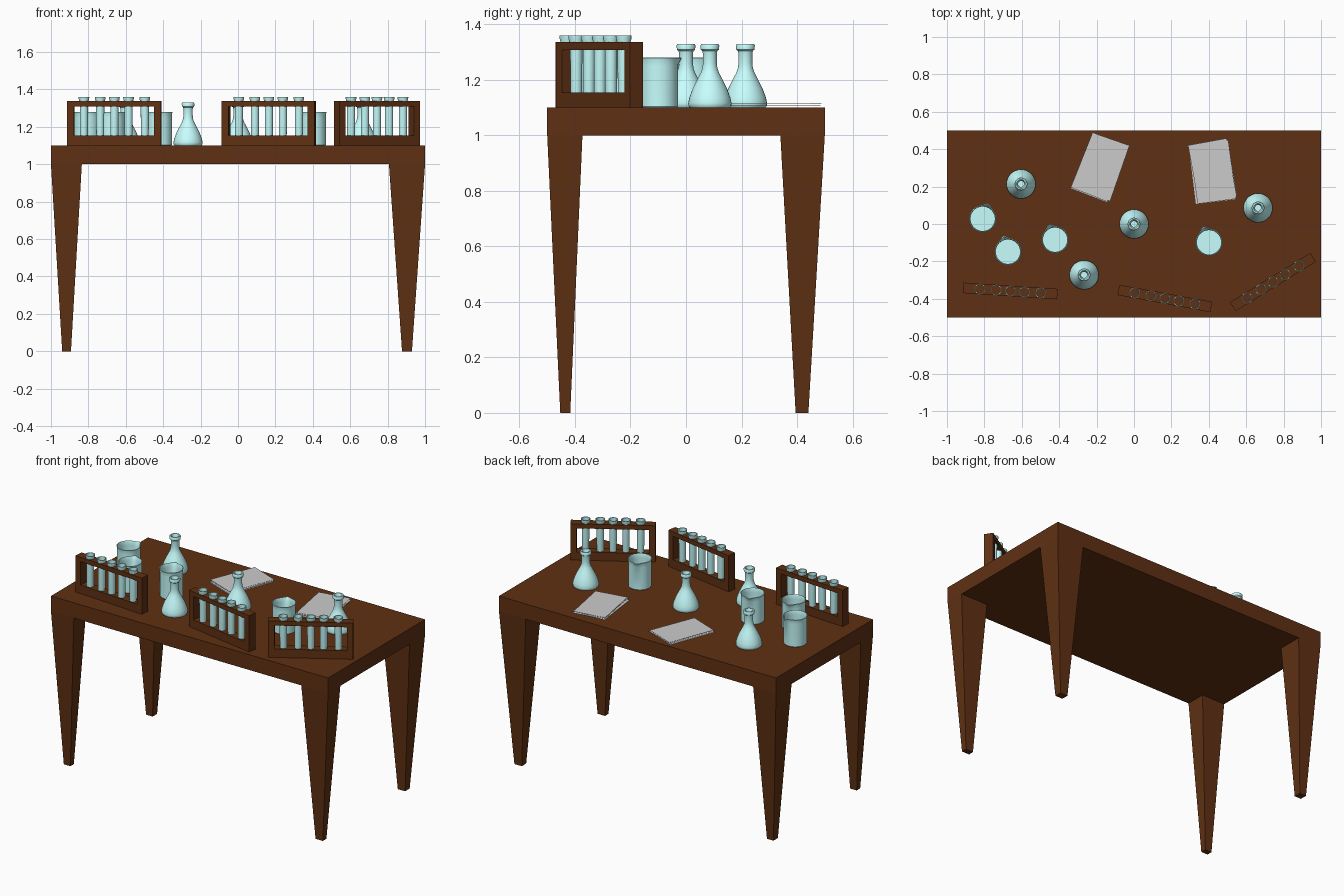
import bpy, bmesh, math, random
from mathutils import Matrix

if "Cube" in bpy.data.objects:
    bpy.data.objects.remove(bpy.data.objects["Cube"])

random.seed(4)
TOP = 1.10  # height of the table surface


def material(name, rgb):
    m = bpy.data.materials.new(name)
    m.diffuse_color = (*rgb, 1)
    m.use_nodes = True
    m.node_tree.nodes["Principled BSDF"].inputs["Base Color"].default_value = m.diffuse_color
    return m


wood = material("dark_wood", (0.115, 0.030, 0.0065))
glass = material("glass", (0.58, 1.0, 1.0))


def finish(name, bm, mat=None, loc=(0, 0, 0), rot=0, smooth=False):
    bmesh.ops.recalc_face_normals(bm, faces=bm.faces[:])
    me = bpy.data.meshes.new(name)
    bm.to_mesh(me)
    bm.free()
    ob = bpy.data.objects.new(name, me)
    bpy.context.collection.objects.link(ob)
    ob.location = loc
    ob.rotation_euler[2] = rot
    if mat:
        me.materials.append(mat)
    if smooth:
        bpy.ops.object.select_all(action='DESELECT')
        ob.select_set(True)
        bpy.context.view_layer.objects.active = ob
        bpy.ops.object.shade_smooth_by_angle(angle=math.radians(35))
    return ob


def box(bm, x0, x1, y0, y1, z0, z1, rot=0):
    m = (Matrix.Rotation(rot, 4, 'Z')
         @ Matrix.Translation(((x0 + x1) / 2, (y0 + y1) / 2, (z0 + z1) / 2))
         @ Matrix.Diagonal((x1 - x0, y1 - y0, z1 - z0, 1)))
    bmesh.ops.create_cube(bm, size=1, matrix=m)


def lathe(bm, profile, segs):
    """Turn (radius, z) points about z; radius 0 closes to a point."""
    rings = []
    for r, z in profile:
        if r == 0:
            rings.append([bm.verts.new((0, 0, z))] * segs)
        else:
            rings.append([bm.verts.new((r * math.cos(math.tau * i / segs),
                                        r * math.sin(math.tau * i / segs), z))
                          for i in range(segs)])
    for a, b in zip(rings, rings[1:]):
        for i in range(segs):
            j = (i + 1) % segs
            quad = list(dict.fromkeys([a[i], a[j], b[j], b[i]]))
            bm.faces.new(quad)


# Table top
bm = bmesh.new()
box(bm, -1, 1, -0.5, 0.5, 1.0, TOP)
finish("table_top", bm, wood)

# Tapered legs: (start, end) at the foot and at the top for each side
LEG_X = {"left": ((-0.94, -0.893), (-1.0, -0.835)),
         "right": ((0.877, 0.93), (0.807, 1.0))}
LEG_Y = {"front": ((-0.453, -0.417), (-0.5, -0.373)),
         "back": ((0.395, 0.441), (0.34, 0.5))}
for xn, xs in LEG_X.items():
    for yn, ys in LEG_Y.items():
        bm = bmesh.new()
        bmesh.ops.create_cube(bm, size=1)
        for v in bm.verts:
            k = int(v.co.z > 0)
            v.co = (xs[k][int(v.co.x > 0)], ys[k][int(v.co.y > 0)], float(k))
        finish(f"{yn}_{xn}_leg", bm, wood)

# Test tube racks, each holding five flared tubes
TUBE = [(0, 0.022), (0.012, 0.025), (0.019, 0.035), (0.021, 0.050),
        (0.022, 0.205), (0.0245, 0.236), (0.028, 0.248), (0.029, 0.260),
        (0.024, 0.260), (0.0235, 0.230), (0, 0.230)]
for n, (x, y, deg) in enumerate([(-0.661, -0.358, -3.8), (0.165, -0.398, -10.4),
                                 (0.743, -0.31, 31.6)], 1):
    bm = bmesh.new()
    box(bm, -0.252, 0.252, -0.028, 0.028, 0, 0.055)        # base bar
    box(bm, -0.252, 0.252, -0.028, 0.028, 0.208, 0.237)    # top bar
    for s in (-1, 1):                                      # end posts
        a, b = sorted((s * 0.215, s * 0.252))
        box(bm, a, b, -0.028, 0.028, 0.055, 0.208)
    finish(f"tube_rack_{n}", bm, wood, (x, y, TOP), math.radians(deg))
    a = math.radians(deg)
    for k, d in enumerate((-0.163, -0.076, 0, 0.076, 0.163), 1):
        bm = bmesh.new()
        lathe(bm, TUBE, 20)
        finish(f"rack_{n}_test_tube_{k}", bm, glass,
               (x + d * math.cos(a), y + d * math.sin(a), TOP), a, True)

# Beakers with a pouring spout pulled out of the rim
BEAKER = [(0, 0), (0.066, 0), (0.069, 0.004), (0.069, 0.150), (0.070, 0.172),
          (0.072, 0.178), (0.068, 0.180), (0.065, 0.172), (0.065, 0.150),
          (0.065, 0.008), (0, 0.008)]
for n, (x, y, deg) in enumerate([(-0.809, 0.028, 70), (-0.674, -0.148, 105),
                                 (-0.422, -0.084, 111), (0.401, -0.098, 110)], 1):
    bm = bmesh.new()
    lathe(bm, BEAKER, 36)
    for v in bm.verts:
        if v.co.z > 0.16:
            off = abs(math.atan2(v.co.y, v.co.x))
            push = 1 + 0.22 * max(0, 1 - off / 0.42)
            v.co.x *= push
            v.co.y *= push
    finish(f"beaker_{n}", bm, glass, (x, y, TOP), math.radians(deg), True)

# Conical flasks, hollow with an open neck
FLASK = [(0, 0), (0.072, 0), (0.077, 0.006), (0.078, 0.016), (0.074, 0.036),
         (0.062, 0.068), (0.046, 0.100), (0.033, 0.125), (0.027, 0.142),
         (0.025, 0.160), (0.025, 0.194), (0.027, 0.204), (0.033, 0.209),
         (0.034, 0.224), (0.031, 0.229), (0.024, 0.229), (0.016, 0.205),
         (0.016, 0.150), (0.040, 0.100), (0.070, 0.030), (0.070, 0.008),
         (0, 0.008)]
for n, (x, y) in enumerate([(-0.604, 0.214), (0, 0), (-0.267, -0.272),
                            (0.663, 0.086)], 1):
    bm = bmesh.new()
    lathe(bm, FLASK, 32)
    finish(f"flask_{n}", bm, glass, (x, y, TOP), 0, True)

# Loose stacks of thin paper, each sheet slightly turned
for n, (x, y, deg) in enumerate([(-0.18, 0.303, -20.5), (0.418, 0.281, 8.5)], 1):
    bm = bmesh.new()
    for k in range(4):
        z = 0.003 + k * 0.005
        dx, dy = random.uniform(-0.006, 0.006), random.uniform(-0.006, 0.006)
        box(bm, dx - 0.104, dx + 0.104, dy - 0.158, dy + 0.158, z, z + 0.001,
            math.radians(random.uniform(-2.5, 2.5)))
    finish(f"paper_stack_{n}", bm, None, (x, y, TOP), math.radians(deg))
